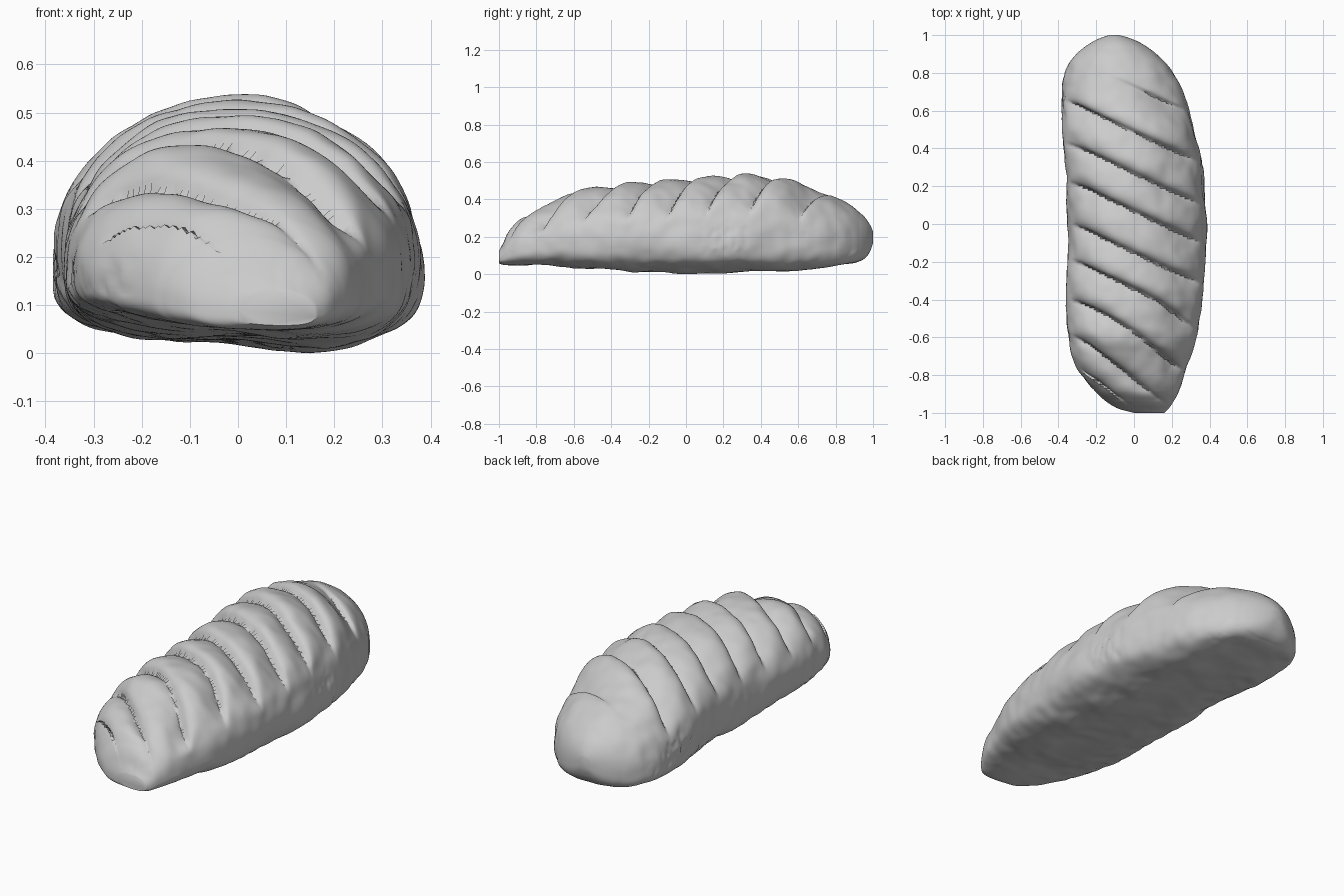
import bpy
import bmesh
import math
from mathutils import Vector, noise

cube = bpy.data.objects.get("Cube")
if cube:
    bpy.data.objects.remove(cube)

crust = bpy.data.materials.new("plain grey crust")
crust.use_nodes = True
GREY = (0.6, 0.6, 0.6, 1)
crust.diffuse_color = GREY
crust.node_tree.nodes["Principled BSDF"].inputs["Base Color"].default_value = GREY

# Outline of the loaf: y, right edge, left edge, underside, crown
STATIONS = [
    (-1, 0, .16, .06, .13), (-.97, -.12, .19, .05, .18),
    (-.94, -.15, .21, .05, .26), (-.9, -.2, .23, .05, .29),
    (-.8, -.28, .27, .04, .35), (-.7, -.33, .3, .04, .4),
    (-.6, -.35, .33, .03, .46), (-.4, -.36, .36, .02, .48),
    (-.2, -.35, .38, .01, .5), (0, -.35, .385, 0, .515),
    (.3, -.36, .36, .01, .54), (.5, -.38, .325, .01, .53),
    (.7, -.385, .26, .02, .45), (.8, -.37, .21, .03, .41),
    (.9, -.32, .13, .04, .36), (.95, -.25, .06, .07, .32),
    (.985, -.18, -.02, .12, .27), (1, -.13, -.08, .17, .23),
]
# Where the slashes cross the middle of the crown
CREASES = [-.98, -.82, -.57, -.34, -.15, .07, .27, .49, .73, .98]
ROWS, RING = 220, 128


def smooth(a, b, v):
    t = min(max((v - a) / (b - a), 0), 1)
    return t * t * (3 - 2 * t)


def outline(y):
    for a, b in zip(STATIONS, STATIONS[1:]):
        if y <= b[0]:
            t = (y - a[0]) / (b[0] - a[0])
            return [p + (q - p) * t for p, q in zip(a[1:], b[1:])]
    return STATIONS[-1][1:]


def soft_outline(y):
    # Average neighbouring outlines so the stations leave no corners
    reach = min(.05, (1 - abs(y)) * .7)
    near = [outline(y + reach * k / 3) for k in range(-3, 4)]
    return [sum(col) / len(near) for col in zip(*near)]


def ridge(x, y):
    # Puffed strip between two slashes: steep at its front, gentle behind
    u = y + x * (.45 + .3 * smooth(-.3, -.7, y) if y < -.3 else .45)
    for a, b in zip(CREASES, CREASES[1:]):
        if a <= u < b:
            return math.sin(math.pi * ((u - a) / (b - a)) ** .55) ** .7
    return 1


def loaf_point(y, angle):
    lo, hi, bottom, top = soft_outline(y)
    c, s = math.cos(angle), math.sin(angle)
    power = 2.1 if s > 0 else 3.2
    px = math.copysign(abs(c) ** (2 / power), c)
    pz = math.copysign(abs(s) ** (2 / power), s)
    mid = bottom + (top - bottom) * .36
    x = (lo + hi) / 2 + px * (hi - lo) / 2
    z = mid + pz * ((top - mid) if s > 0 else (mid - bottom))
    body = smooth(1, .8, abs(y)) if abs(y) > .8 else 1
    # Slashes across the crown
    if s > 0:
        mask = smooth(.25, .8, s) * smooth(.82, .6, y) if y > .6 else smooth(.25, .8, s)
        cut = .055 * mask * body * (1 - ridge(x, y))
        x -= cut * px * .6
        z -= cut
    else:
        # Underside lifts along one edge and arches in the middle
        z += -s * body * (.03 * smooth(.1, -.3, x) if x < .1 else 0)
        z += -s * body * .015 * math.exp(-(x / .12) ** 2)
    # Lumpy crust
    p = Vector((x, y, z))
    lump = .012 * noise.noise(p * 5) + .005 * noise.noise(p * 14)
    # Crumbly patches low on the flanks and on the front end
    patch = max(0, noise.noise(p * 4 + Vector((3, 1, 7)))) * math.exp(-((z - .18) / .08) ** 2)
    pits = -.035 * patch * max(0, noise.noise(p * 32))
    swell = (lump + pits) * (.3 + .7 * body)
    return Vector((x + px * swell, y, z + pz * swell))


# Loaf body: rings of crust points joined along the length
bm = bmesh.new()
rings = []
for i in range(ROWS + 1):
    # Closer rows towards the rounded ends
    t = 2 * i / ROWS - 1
    y = .6 * t + .4 * math.sin(t * math.pi / 2)
    rings.append([bm.verts.new(loaf_point(y, 2 * math.pi * k / RING))
                  for k in range(RING)])
for a, b in zip(rings, rings[1:]):
    for k in range(RING):
        n = (k + 1) % RING
        bm.faces.new((a[k], a[n], b[n], b[k]))
bm.faces.new(rings[0])
bm.faces.new(rings[-1])
bmesh.ops.recalc_face_normals(bm, faces=bm.faces)
# Stand the loaf on the ground
low = min(v.co.z for v in bm.verts)
bmesh.ops.translate(bm, verts=bm.verts, vec=(0, 0, -low))

mesh = bpy.data.meshes.new("bread_loaf")
bm.to_mesh(mesh)
bm.free()
mesh.materials.append(crust)
loaf = bpy.data.objects.new("bread_loaf", mesh)
bpy.context.collection.objects.link(loaf)
bpy.ops.object.select_all(action="DESELECT")
loaf.select_set(True)
bpy.context.view_layer.objects.active = loaf
bpy.ops.object.shade_smooth_by_angle(angle=math.radians(50))
